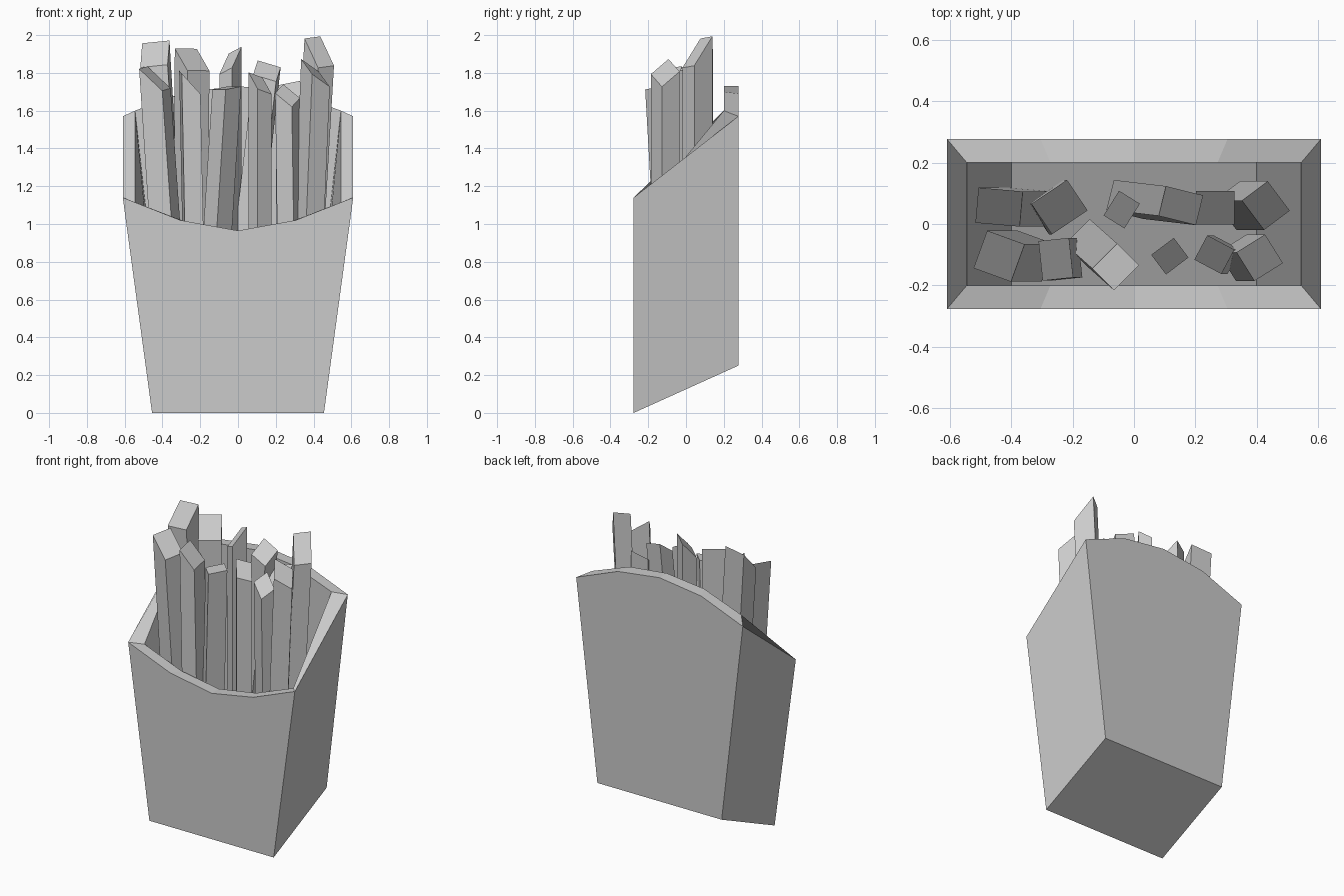
import bpy, bmesh
from math import radians
from mathutils import Matrix, Vector

if "Cube" in bpy.data.objects:
    bpy.data.objects.remove(bpy.data.objects["Cube"])


def finish(bm, name):
    bmesh.ops.recalc_face_normals(bm, faces=bm.faces)
    me = bpy.data.meshes.new(name)
    bm.to_mesh(me)
    bm.free()
    bpy.context.collection.objects.link(bpy.data.objects.new(name, me))


# Carton: an outer and an inner tapered shell joined by a curved rim
STEPS = (-1, -0.5, 0, 0.5, 1)


def shell(bm, top_x, base_x, y, base_front, base_back, front_rim, back_rim):
    def wall(sy, rim, base):
        top = [bm.verts.new((t * top_x, sy * y, rim[int(abs(t) * 2)])) for t in STEPS]
        low = [bm.verts.new((s * base_x, sy * y, base)) for s in (-1, 1)]
        bm.faces.new(top + low[::-1])
        return top, low

    ft, fl = wall(-1, front_rim, base_front)
    bt, bl = wall(1, back_rim, base_back)
    for i in (0, 1):
        bm.faces.new((fl[i], bl[i], bt[-i], ft[-i]))
    bm.faces.new((fl[0], fl[1], bl[1], bl[0]))
    return ft + bt[::-1]


bm = bmesh.new()
outer = shell(bm, 0.61, 0.455, 0.277, 0.0, 0.25, (0.965, 1.02, 1.14), (1.73, 1.69, 1.57))
inner = shell(bm, 0.545, 0.40, 0.20, 0.09, 0.28, (0.965, 1.01, 1.115), (1.73, 1.70, 1.60))
n = len(outer)
for i in range(n):
    j = (i + 1) % n
    bm.faces.new((outer[i], outer[j], inner[j], inner[i]))
finish(bm, "carton")


# Fries: leaning box sticks with a slanted cut on top
def fry(name, x, y, z, w, d, yaw, gx, gy, lean_x=0, lean_y=0, base=0.3):
    bm = bmesh.new()
    bmesh.ops.create_cube(bm, size=1)
    rot = Matrix.Rotation(radians(yaw), 3, 'Z')
    for v in bm.verts:
        off = rot @ Vector((v.co.x * w, v.co.y * d, 0))
        if v.co.z > 0:
            v.co = Vector((x, y, z + gx * off.x + gy * off.y)) + off
        else:
            v.co = Vector((x + lean_x, y + lean_y, base)) + off
    finish(bm, name)


# x, y, top z, width, depth, yaw, cut slope x / y, lean x / y
FRONT_ROW = [
    (-0.44, -0.105, 1.77, 0.13, 0.13, -20, -0.8, 0.4, 0.10),
    (-0.255, -0.115, 1.75, 0.10, 0.13, 6, -1.1, 0.0, 0.03),
    (-0.06, -0.14, 1.72, 0.115, 0.10, 45, 0.1, 0.1, -0.09, 0.08),
    (0.117, -0.105, 1.745, 0.092, 0.08, 37, -0.9, 0.7),
    (0.262, -0.10, 1.68, 0.10, 0.09, -28, -0.4, 0.8, 0.02),
    (0.41, -0.11, 1.80, 0.11, 0.11, 32, -0.9, 0.3, -0.06),
]
BACK_ROW = [
    (-0.44, 0.055, 1.90, 0.145, 0.115, -5, 0.2, 1.1, 0.10),
    (-0.243, 0.055, 1.87, 0.14, 0.12, 34, -0.55, 0.8, -0.01),
    (-0.04, 0.047, 1.865, 0.08, 0.095, -32, 1.0, 0.75),
    (0.153, 0.06, 1.81, 0.125, 0.10, -14, -0.1, 0.8, -0.17, 0.02),
    (0.265, 0.053, 1.69, 0.125, 0.11, 0, 0.2, 1.0),
    (0.43, 0.06, 1.91, 0.105, 0.12, 37, -0.69, 1.1, -0.09),
]
for row, fries in (("front", FRONT_ROW), ("back", BACK_ROW)):
    for i, f in enumerate(fries, 1):
        fry(f"{row}_fry_{i}", *f)
